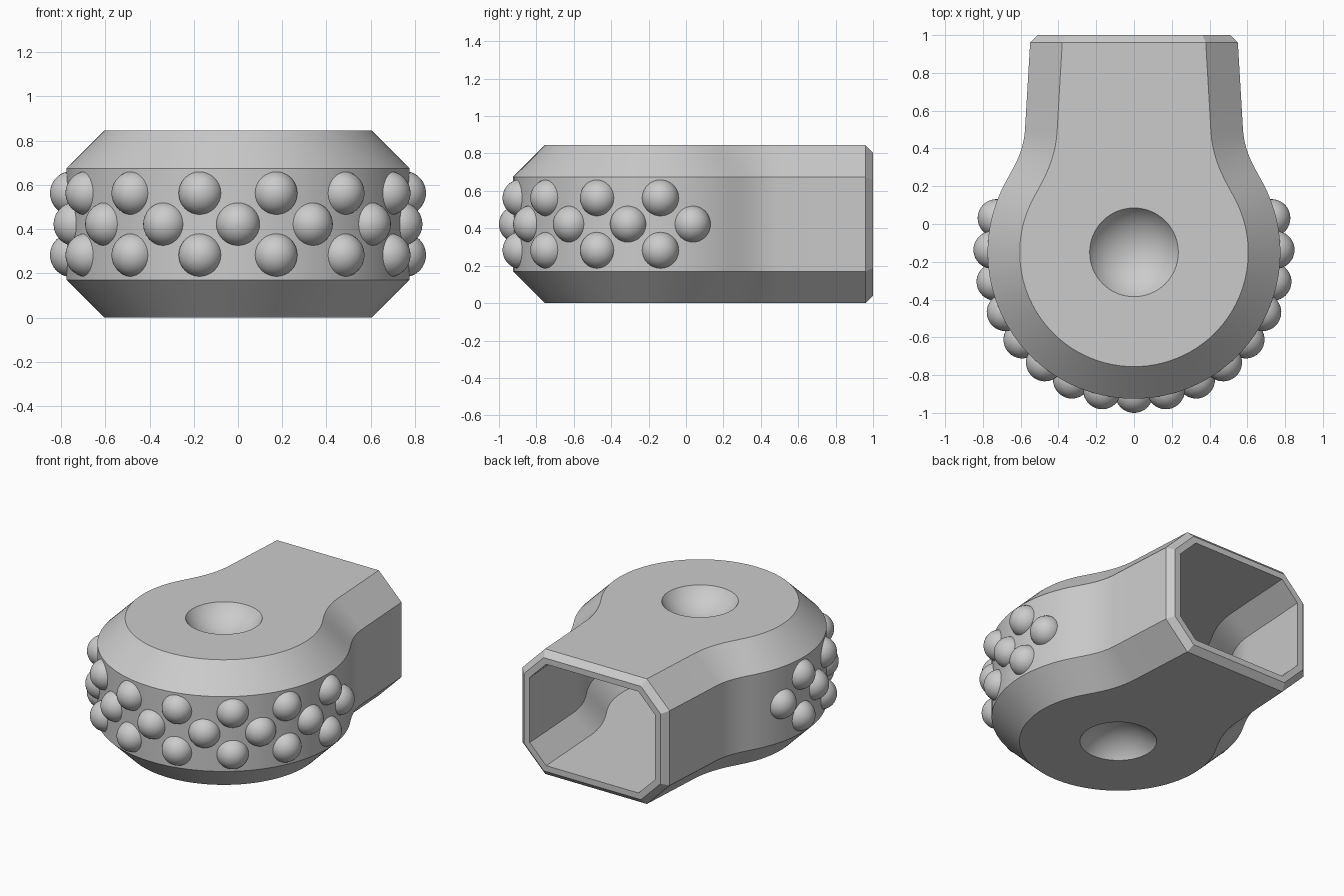
import bpy, bmesh
from math import sin, cos, radians, sqrt
from mathutils import Vector, Matrix

if "Cube" in bpy.data.objects:
    bpy.data.objects.remove(bpy.data.objects["Cube"], do_unlink=True)

HEIGHT, CENTRE_Y, RADIUS, NECK_Y, NECK_X = 0.845, -0.15, 0.775, 0.5, 0.577
TAPER = 0.0587      # narrowing of the neck per unit of length
JOIN = 118          # angle from the front where the round head meets the neck

grey = bpy.data.materials.new("light_grey")
grey.use_nodes = True
grey.diffuse_color = (0.6, 0.6, 0.6, 1)
grey.node_tree.nodes["Principled BSDF"].inputs["Base Color"].default_value = (0.6, 0.6, 0.6, 1)


def make_object(name, bm):
    mesh = bpy.data.meshes.new(name)
    bm.to_mesh(mesh)
    bm.free()
    mesh.materials.append(grey)
    obj = bpy.data.objects.new(name, mesh)
    bpy.context.collection.objects.link(obj)
    return obj


def half_outline(offset, y_end):
    """Left half of the plan, front to back, moved inward by offset."""
    pts = []
    for i in range(33):
        a = radians(JOIN * i / 32)
        r = RADIUS - offset
        pts.append((r * sin(a), CENTRE_Y - r * cos(a)))
    # smooth shoulder from the head into the neck
    a = radians(JOIN)
    p0 = Vector((RADIUS * sin(a), CENTRE_Y - RADIUS * cos(a)))
    d0 = Vector((cos(a), sin(a)))
    p3, d3 = Vector((NECK_X, NECK_Y)), Vector((-TAPER, 1)).normalized()
    p1, p2 = p0 + d0 * 0.1, p3 - d3 * 0.12
    for i in range(1, 13):
        t = i / 12
        s = 1 - t
        p = p0 * s**3 + p1 * 3 * s * s * t + p2 * 3 * s * t * t + p3 * t**3
        d = ((p1 - p0) * s * s + (p2 - p1) * 2 * s * t + (p3 - p2) * t * t).normalized()
        pts.append((p.x - d.y * offset, p.y + d.x * offset))
    pts.append((NECK_X - TAPER * (y_end - NECK_Y) - offset, y_end))
    return pts


def loft(levels, y_end, chamfer=0):
    """Closed solid through plan outlines at (z, offset) levels."""
    bm = bmesh.new()
    rings = []
    for z, offset in levels:
        half = half_outline(offset, y_end)
        plan = [(-x, y) for x, y in reversed(half[1:])] + half
        rings.append([bm.verts.new((x, y, z)) for x, y in plan])
    for lo, hi in zip(rings, rings[1:]):
        for i in range(len(lo) - 1):
            bm.faces.new((lo[i], lo[i + 1], hi[i + 1], hi[i]))
    bm.faces.new(rings[0])
    bm.faces.new(rings[-1])
    back = bm.faces.new([r[0] for r in rings] + [r[-1] for r in reversed(rings)])
    bmesh.ops.recalc_face_normals(bm, faces=bm.faces)
    if chamfer:
        bmesh.ops.inset_region(bm, faces=[back], thickness=chamfer, use_even_offset=True)
        for v in back.verts:
            v.co.y = y_end + chamfer
    return bm


def ball(name, radius, z):
    bm = bmesh.new()
    bmesh.ops.create_uvsphere(bm, u_segments=64, v_segments=48, radius=radius,
                              matrix=Matrix.Translation((0, CENTRE_Y, z)))
    return make_object(name, bm)


def cut(target, cutter):
    mod = target.modifiers.new("cut", "BOOLEAN")
    mod.operation, mod.solver, mod.object = "DIFFERENCE", "EXACT", cutter
    bpy.context.view_layer.objects.active = target
    bpy.ops.object.modifier_apply(modifier=mod.name)
    bpy.data.objects.remove(cutter, do_unlink=True)


# Hollow body with chamfered edges, open at the back
body = make_object("body", loft(
    [(0, 0.17), (0.17, 0), (HEIGHT - 0.17, 0), (HEIGHT, 0.17)], 0.96, 0.04))
cavity = make_object("cavity_cutter", loft(
    [(0.08, 0.203), (0.203, 0.08), (HEIGHT - 0.203, 0.08), (HEIGHT - 0.08, 0.203)], 1.1))

# Round dimples above and below, with a wall kept behind each
DIMPLE, BALL = 0.235, 0.28
rise = sqrt(BALL**2 - DIMPLE**2)
for z in (-rise, HEIGHT + rise):
    cut(cavity, ball("wall_cutter", BALL + 0.06, z))
cut(body, cavity)
for z in (-rise, HEIGHT + rise):
    cut(body, ball("dimple_cutter", BALL, z))

bpy.ops.object.select_all(action="DESELECT")
body.select_set(True)
bpy.context.view_layer.objects.active = body
bpy.ops.object.shade_smooth_by_angle(angle=radians(25))

# Three staggered rows of domed studs around the head
bm = bmesh.new()
bmesh.ops.create_uvsphere(bm, u_segments=32, v_segments=20, radius=0.1)
bmesh.ops.delete(bm, geom=[v for v in bm.verts if v.co.z < -0.04], context="VERTS")
for f in bm.faces:
    f.smooth = True
first = make_object("stud", bm)
stud_mesh = first.data
bpy.data.objects.remove(first)

STEP = 26
middle = HEIGHT / 2
rows = [("lower", middle - 0.14, 3.5), ("middle", middle, 4), ("upper", middle + 0.14, 3.5)]
for row, z, reach in rows:
    for i in range(int(2 * reach) + 1):
        a = radians((i - reach) * STEP)
        out = Vector((sin(a), -cos(a), 0))
        stud = bpy.data.objects.new(f"{row}_stud_{i + 1}", stud_mesh)
        stud.location = out * 0.75 + Vector((0, CENTRE_Y, z))
        stud.rotation_euler = out.to_track_quat("Z", "Y").to_euler()
        bpy.context.collection.objects.link(stud)
